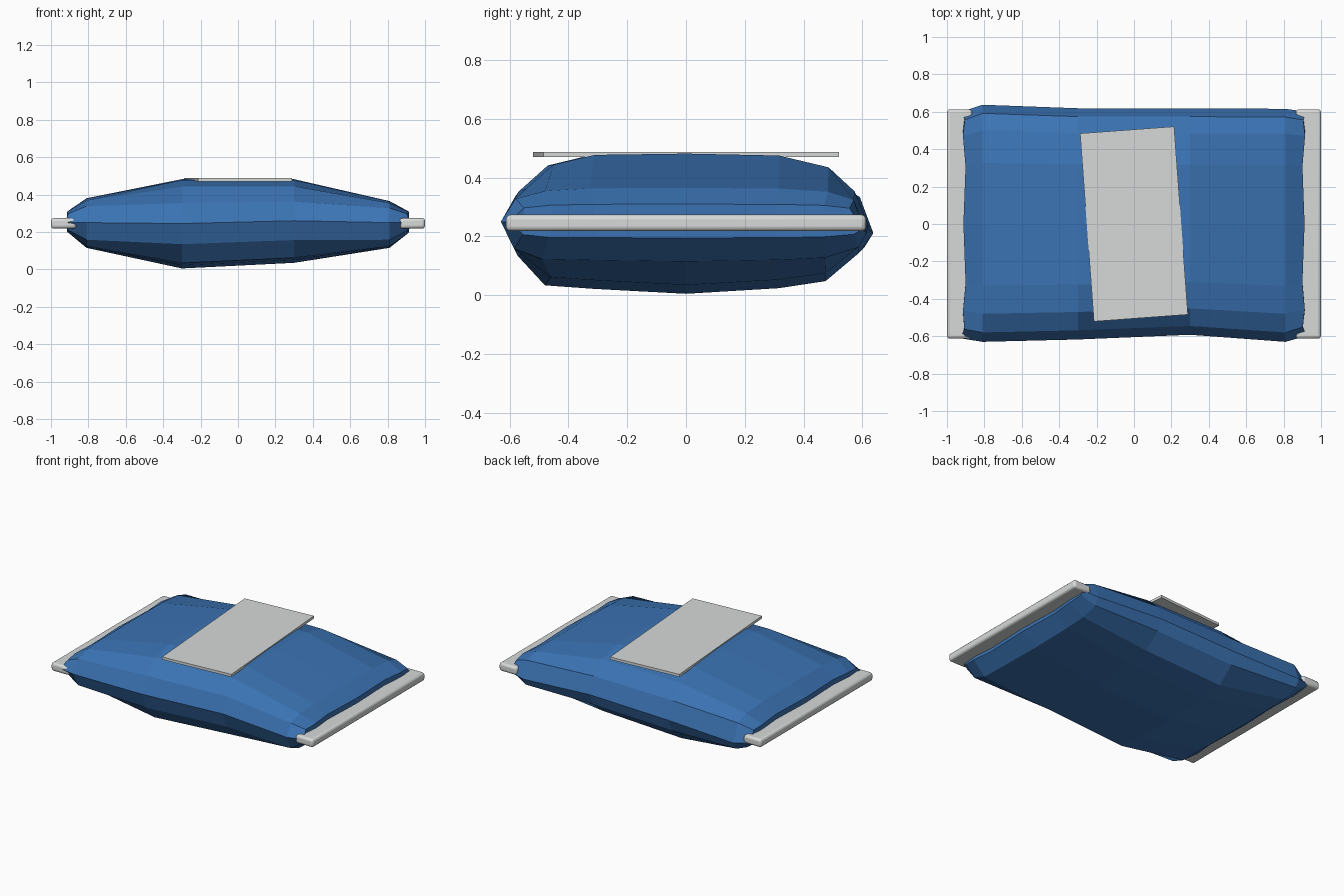
import bpy, bmesh, math

cube = bpy.data.objects.get("Cube")
if cube:
    bpy.data.objects.remove(cube, do_unlink=True)


def material(name, rgb):
    m = bpy.data.materials.new(name)
    m.use_nodes = True
    m.diffuse_color = (*rgb, 1)
    bsdf = m.node_tree.nodes["Principled BSDF"]
    bsdf.inputs["Base Color"].default_value = (*rgb, 1)
    bsdf.inputs["Roughness"].default_value = 0.7
    return m


blue = material("blue wrapper", (0.043, 0.17, 0.45))
grey = material("light grey", (0.68, 0.69, 0.69))


def add_object(name, bm, mat):
    bmesh.ops.recalc_face_normals(bm, faces=bm.faces)
    mesh = bpy.data.meshes.new(name)
    bm.to_mesh(mesh)
    bm.free()
    mesh.materials.append(mat)
    ob = bpy.data.objects.new(name, mesh)
    bpy.context.collection.objects.link(ob)
    return ob


def box(name, size, centre, mat, turn=0):
    bm = bmesh.new()
    bmesh.ops.create_cube(bm, size=1)
    bmesh.ops.scale(bm, vec=size, verts=bm.verts)
    ob = add_object(name, bm, mat)
    ob.location = centre
    ob.rotation_euler.z = turn
    return ob


# Puffed bag: one cross-section (y, height fraction) lofted along x
SECTION = [(-0.63, 0), (-0.58, 0.46), (-0.48, 0.83), (-0.33, 0.98), (0, 1),
           (0.32, 0.97), (0.49, 0.79), (0.58, 0.42), (0.625, -0.08),
           (0.595, -0.42), (0.48, -0.82), (0.32, -0.92), (0, -1),
           (-0.32, -0.93), (-0.49, -0.88), (-0.585, -0.46)]
# x, front width, back width, seam height, rise, drop, roundness
STATIONS = [(-0.9, 0.97, 0.96, 0.25, 0.06, 0.05, 0.3),
            (-0.81, 1.0, 1.02, 0.25, 0.13, 0.135, 0.5),
            (-0.3, 0.98, 0.99, 0.245, 0.237, 0.24, 1),
            (0.3, 0.94, 0.99, 0.26, 0.222, 0.225, 1),
            (0.81, 1.0, 0.985, 0.25, 0.115, 0.135, 0.5),
            (0.9, 0.95, 0.96, 0.25, 0.06, 0.055, 0.3)]


def end_reach(y):
    """Outline of the bag ends: hollow middle, full shoulders, cut corners."""
    y = abs(y)
    if y < 0.5:
        return -0.012 + 0.03 * (y / 0.5) ** 2
    return 0.018 - 0.4 * (y - 0.5)


bm = bmesh.new()
rings = []
for x, front, back, seam, rise, drop, power in STATIONS:
    ring = []
    for y, f in SECTION:
        y *= front if y < 0 else back
        z = seam + math.copysign(abs(f) ** power, f) * (rise if f > 0 else drop)
        px = x + math.copysign(end_reach(y), x) if abs(x) > 0.85 else x
        ring.append(bm.verts.new((px, y, z)))
    rings.append(ring)
n = len(SECTION)
for a, b in zip(rings, rings[1:]):
    for i in range(n):
        j = (i + 1) % n
        bm.faces.new((a[i], a[j], b[j], b[i]))
for ring in (rings[0], rings[-1]):
    bm.faces.new((ring[0], ring[1], ring[-1]))
    bm.faces.new((ring[7], ring[8], ring[9]))
    for i in range(1, 7):
        bm.faces.new((ring[i], ring[i + 1], ring[n - i - 1], ring[n - i]))
add_object("bag_body", bm, blue)

# Rounded sealing strips at both ends
for side, name in ((1, "left_seal_strip"), (-1, "right_seal_strip")):
    strip = box(name, (0.135, 1.226, 0.056), (side * 0.9325, 0, 0.246), grey)
    bevel = strip.modifiers.new("rounding", "BEVEL")
    bevel.width = 0.016
    bevel.segments = 3
    bpy.context.view_layer.objects.active = strip
    for ob in bpy.context.selected_objects:
        ob.select_set(False)
    strip.select_set(True)
    bpy.ops.object.shade_smooth_by_angle(angle=math.radians(40))

# Flat label lying slightly askew on top
box("top_label", (0.504, 1.008, 0.018), (0, 0, 0.479), grey, math.radians(4.2))
